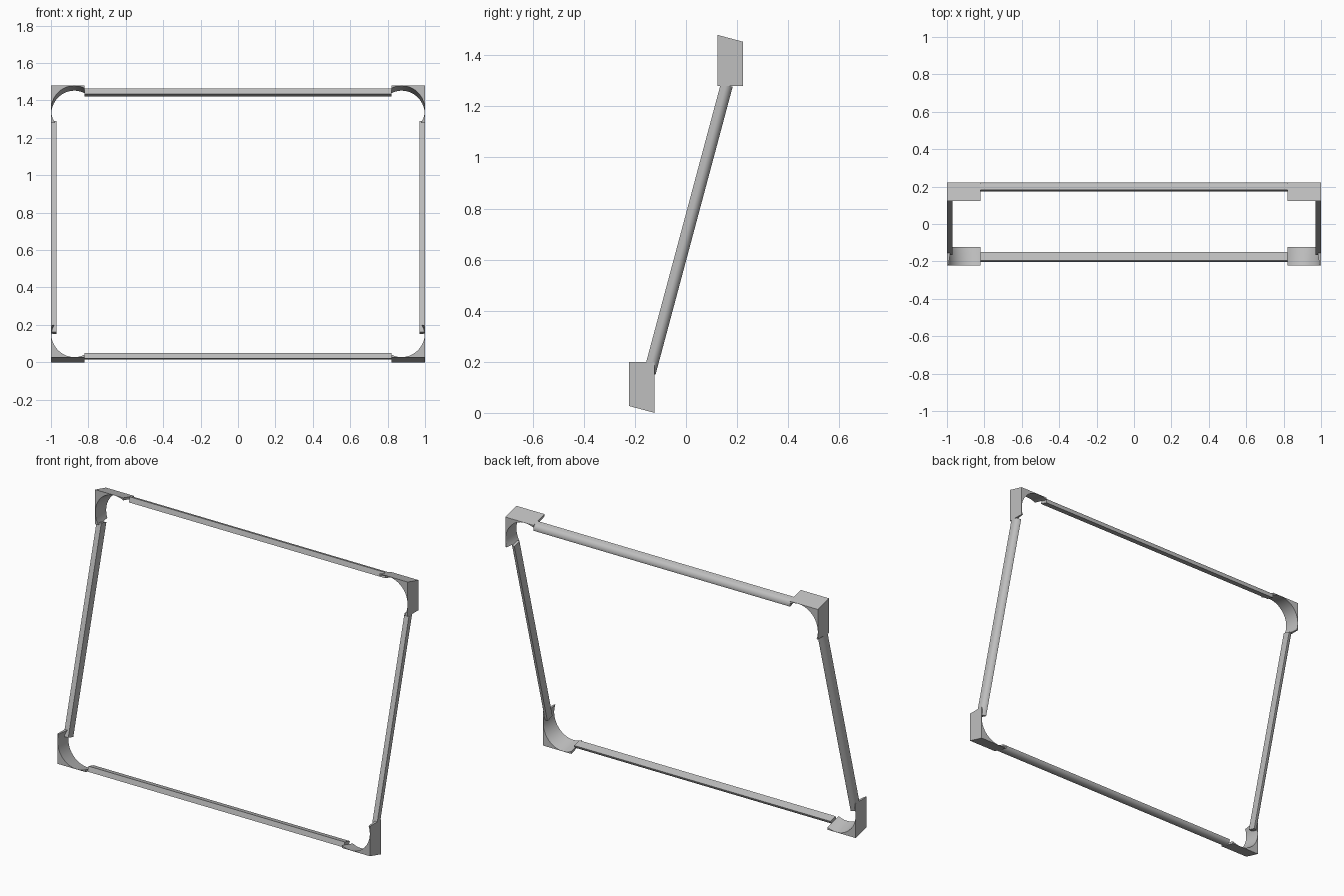
import bpy, bmesh, math
from mathutils import Vector

if "Cube" in bpy.data.objects:
    bpy.data.objects.remove(bpy.data.objects["Cube"])

TILT = math.radians(15)
S, C, T = math.sin(TILT), math.cos(TILT), math.tan(TILT)
HEIGHT = 1.48

gray = bpy.data.materials.new("gray_metal")
gray.diffuse_color = (0.52, 0.52, 0.52, 1)
gray.use_nodes = True
gray.node_tree.nodes["Principled BSDF"].inputs["Base Color"].default_value = gray.diffuse_color


def loft(name, a, b):
    """Solid between two matching outlines."""
    bm = bmesh.new()
    va = [bm.verts.new(p) for p in a]
    vb = [bm.verts.new(p) for p in b]
    n = len(a)
    bm.faces.new(va)
    bm.faces.new(vb[::-1])
    for i in range(n):
        bm.faces.new((va[i], vb[i], vb[(i + 1) % n], va[(i + 1) % n]))
    bmesh.ops.recalc_face_normals(bm, faces=bm.faces)
    me = bpy.data.meshes.new(name)
    bm.to_mesh(me)
    bm.free()
    me.materials.append(gray)
    ob = bpy.data.objects.new(name, me)
    bpy.context.collection.objects.link(ob)
    bpy.ops.object.select_all(action='DESELECT')
    ob.select_set(True)
    bpy.context.view_layer.objects.active = ob
    bpy.ops.object.shade_smooth_by_angle(angle=math.radians(30))
    return ob


# Corner blocks: upright brackets hollowed by a tilted round bore
X_IN, Z_END, R = 0.82, 0.20, 0.125


def corner_outline(y, sx, top):
    base = (-0.1225 - y) * T
    cx, rx, rz = 1 - R, R - 0.001, R / C - 0.001
    cz = base + R / C
    start = -math.pi / 2 - math.asin((cx - X_IN) / rx)
    end = math.asin((Z_END - cz) / rz)
    pts = [(1, Z_END), (1, base), (X_IN, base)]
    for i in range(25):
        t = start + (end - start) * i / 24
        pts.append((cx + rx * math.cos(t), cz + rz * math.sin(t)))
    if top:
        return [Vector((sx * x, -y, HEIGHT - z)) for x, z in pts]
    return [Vector((sx * x, y, z)) for x, z in pts]


for top in (False, True):
    for sx, side in ((-1, "left"), (1, "right")):
        loft(f"{'top' if top else 'bottom'}_{side}_corner",
             corner_outline(-0.2225, sx, top), corner_outline(-0.1225, sx, top))

# Frame rails: flat front and inner face, outer face rounding off to the back
DEPTH, THICK, FLAT, RISE = 0.048, 0.03, 0.02, 1.492
profile = [(0, THICK), (0, 0)]          # (depth, distance from outer edge)
for i in range(13):
    t = math.pi / 2 * i / 12
    profile.append((FLAT + (DEPTH - FLAT) * math.sin(t), THICK * (1 - math.cos(t))))


def place(x, v, w):
    """Point in the tilted frame plane: across, up, back."""
    return Vector((x, -0.2033 + v * S + w * C, 0.0217 + v * C - w * S))


for sx, side in ((-1, "left"), (1, "right")):
    loft(f"{side}_rail", *[[place(sx * (1 - d), v, w) for w, d in profile]
                           for v in (0.146, 1.312)])
for top in (False, True):
    loft("top_rail" if top else "bottom_rail",
         *[[place(x, RISE - d if top else d, w) for w, d in profile]
           for x in (-X_IN, X_IN)])
